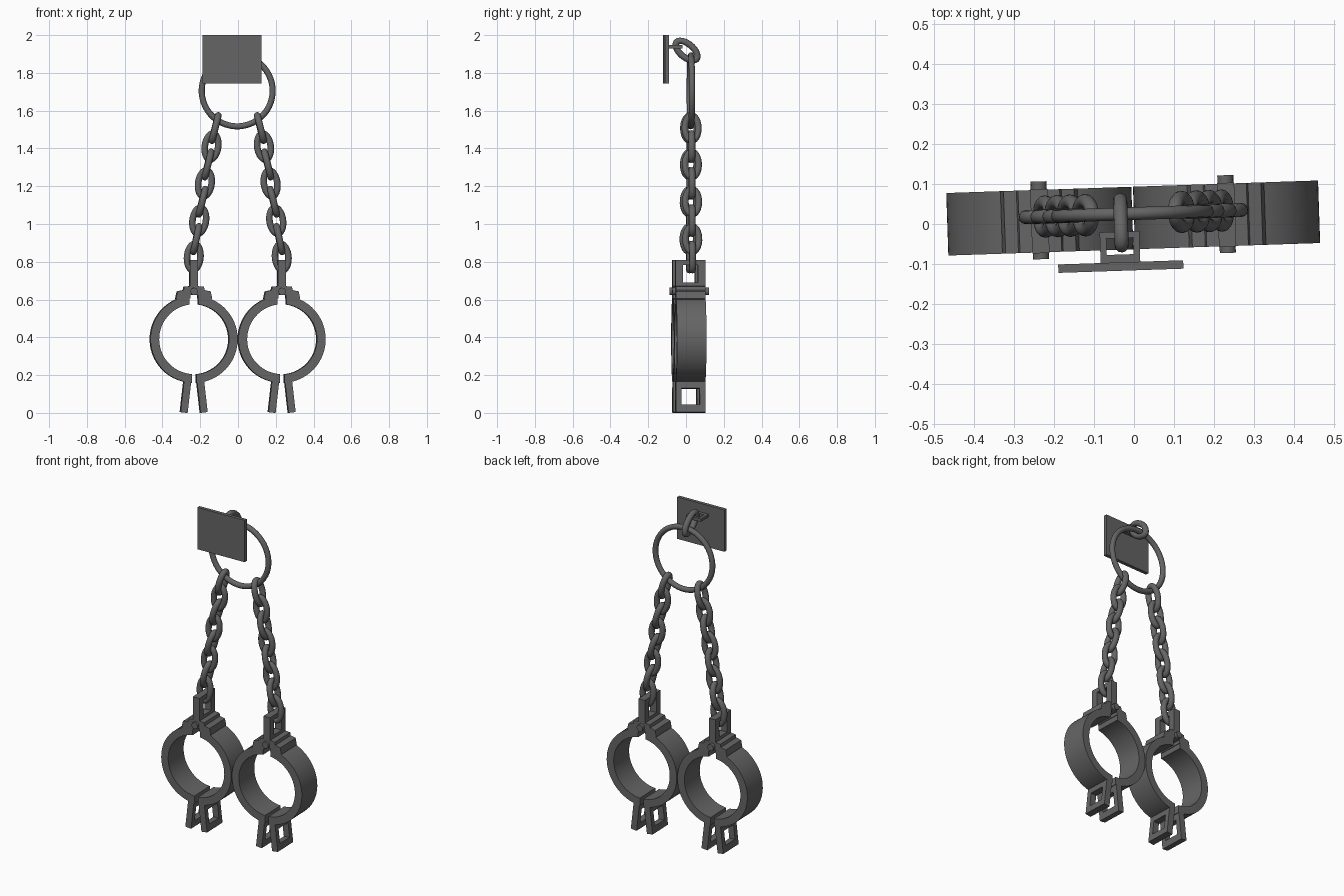
import bpy, bmesh
from math import sin, cos, pi, radians, asin
from mathutils import Matrix

if "Cube" in bpy.data.objects:
    bpy.data.objects.remove(bpy.data.objects["Cube"])

# The whole set hangs with a slight twist about z
TWIST = Matrix.Translation((0, 0.015, 0)) @ Matrix.Rotation(radians(1.93), 4, 'Z')

IRON = bpy.data.materials.new("dark_iron")
IRON.diffuse_color = (0.13, 0.13, 0.13, 1)
IRON.use_nodes = True
IRON.node_tree.nodes["Principled BSDF"].inputs["Base Color"].default_value = IRON.diffuse_color


def finish(bm, name, m=Matrix(), smooth=False):
    bmesh.ops.transform(bm, matrix=TWIST @ m, verts=bm.verts)
    bmesh.ops.recalc_face_normals(bm, faces=bm.faces)
    me = bpy.data.meshes.new(name)
    bm.to_mesh(me)
    bm.free()
    me.materials.append(IRON)
    ob = bpy.data.objects.new(name, me)
    bpy.context.collection.objects.link(ob)
    if smooth:
        bpy.ops.object.select_all(action='DESELECT')
        ob.select_set(True)
        bpy.context.view_layer.objects.active = ob
        bpy.ops.object.shade_smooth_by_angle(angle=radians(35))
    return ob


def prism(name, pts, hy, y=0, m=Matrix(), smooth=False):
    """Extrude an xz outline along y."""
    bm = bmesh.new()
    f = bm.faces.new([bm.verts.new((px, y - hy, pz)) for px, pz in pts])
    r = bmesh.ops.extrude_face_region(bm, geom=[f])
    vs = [v for v in r['geom'] if isinstance(v, bmesh.types.BMVert)]
    bmesh.ops.translate(bm, verts=vs, vec=(0, 2 * hy, 0))
    return finish(bm, name, m, smooth)


def box(name, x0, x1, z0, z1, hy, y=0, m=Matrix()):
    return prism(name, [(x0, z0), (x1, z0), (x1, z1), (x0, z1)], hy, y, m)


def frame(name, hx, outer, inner, m):
    """Plate in the yz plane with a rectangular hole: (half y, z0, z1)."""
    bm = bmesh.new()
    loops = []
    for x in (-hx, hx):
        for h, z0, z1 in (outer, inner):
            loops.append([bm.verts.new((x, a, b)) for a, b in
                          ((-h, z0), (h, z0), (h, z1), (-h, z1))])
    for a, b in ((0, 1), (1, 3), (3, 2), (2, 0)):
        for i in range(4):
            j = (i + 1) % 4
            bm.faces.new((loops[a][i], loops[a][j], loops[b][j], loops[b][i]))
    return finish(bm, name, m)


def ring(name, R, r, stretch, m, seg=28, sides=12):
    """Torus in the xz plane, stretched along z to make an oval link."""
    bm = bmesh.new()
    rows = []
    for i in range(seg):
        a = 2 * pi * (i + 0.5) / seg
        off = stretch * sin(a)
        row = []
        for j in range(sides):
            b = 2 * pi * j / sides
            d = R + r * cos(b)
            row.append(bm.verts.new((d * cos(a), r * sin(b), d * sin(a) + off)))
        rows.append(row)
    for i in range(seg):
        p, q = rows[i], rows[(i + 1) % seg]
        for j in range(sides):
            k = (j + 1) % sides
            bm.faces.new((p[j], p[k], q[k], q[j]))
    return finish(bm, name, m, True)


T = Matrix.Translation

# Wall plate and its staple
box("wall_plate", -0.193, 0.119, 1.745, 2.0, 0.0105, -0.12)
box("staple_base", -0.087, 0.012, 1.93, 1.948, 0.01, -0.1)
for x in (-0.079, 0.004):
    box("staple_leg", x - 0.008, x + 0.008, 1.93, 1.948, 0.035, -0.073)
box("staple_bar", -0.087, 0.012, 1.93, 1.948, 0.008, -0.041)

# Oval connecting link, tilted in the yz plane
ring("connecting_link", 0.035, 0.0175, 0.034,
     T((-0.033, -0.011, 1.918)) @ Matrix.Rotation(radians(50), 4, 'X')
     @ Matrix.Rotation(pi / 2, 4, 'Z'))

# Large hanging ring
ring("hanging_ring", 0.188, 0.016, 0, T((-0.004, 0.011, 1.705)), seg=48)

# Chain link centres (distance from the middle, height, lean in degrees)
CHAIN = [(0.120, 1.508, 14), (0.139, 1.410, 8), (0.158, 1.315, 14), (0.174, 1.215, 8),
         (0.189, 1.118, 14), (0.204, 1.018, 8), (0.220, 0.920, 12), (0.233, 0.825, 5)]

RO, RI, CZ, HY = 0.231, 0.185, 0.39, 0.078

for s in (-1, 1):
    # Chain
    for i, (x, z, lean) in enumerate(CHAIN):
        m = T((s * x - 0.001, 0.011, z)) @ Matrix.Rotation(radians(-s * lean), 4, 'Y')
        if i % 2 == 0:
            m = m @ Matrix.Rotation(pi / 2, 4, 'Z')
        ring("chain_link", 0.0355, 0.0175, 0.034, m)

    c = T((s * 0.233 - 0.002, 0, 0))
    # Cuff: two half bands, stepped hinge leaves and open hasp plates
    for t in (-1, 1):
        def arc(r, n=28):
            a0, a1 = asin(0.024 / r), pi - asin(0.012 / r)
            return [(t * r * sin(a0 + (a1 - a0) * i / n),
                     CZ + r * cos(a0 + (a1 - a0) * i / n)) for i in range(n + 1)]
        prism("cuff_half", arc(RO) + arc(RI)[::-1], HY, 0, c, True)
        steps = [(0.02, 0.605), (0.05, 0.605), (0.083, 0.59), (0.096, 0.605), (0.088, 0.643),
                 (0.056, 0.65), (0.052, 0.668), (0.02, 0.671)]
        prism("hinge_leaf", [(t * x, z) for x, z in steps], HY, 0, c)
        frame("hasp_plate", 0.019, (HY, -0.195, 0), (0.048, -0.155, -0.068),
              c @ T((t * 0.031, 0, 0.202)) @ Matrix.Rotation(radians(-t * 6.5), 4, 'Y'))
    # Upright lug that the chain hangs from
    frame("chain_lug", 0.0215, (0.08, 0.625, 0.81), (0.039, 0.69, 0.783), c)
    # Hinge pin
    pin = [(0.02 * cos(2 * pi * i / 16), 0.643 + 0.02 * sin(2 * pi * i / 16)) for i in range(16)]
    prism("hinge_pin", pin, 0.097, 0.002, c, True)

# Set the hasp plates exactly on the ground
low = min(v.co.z for o in bpy.data.objects for v in o.data.vertices)
for o in bpy.data.objects:
    if o.name.startswith("hasp_plate"):
        o.data.transform(T((0, 0, -low)))
